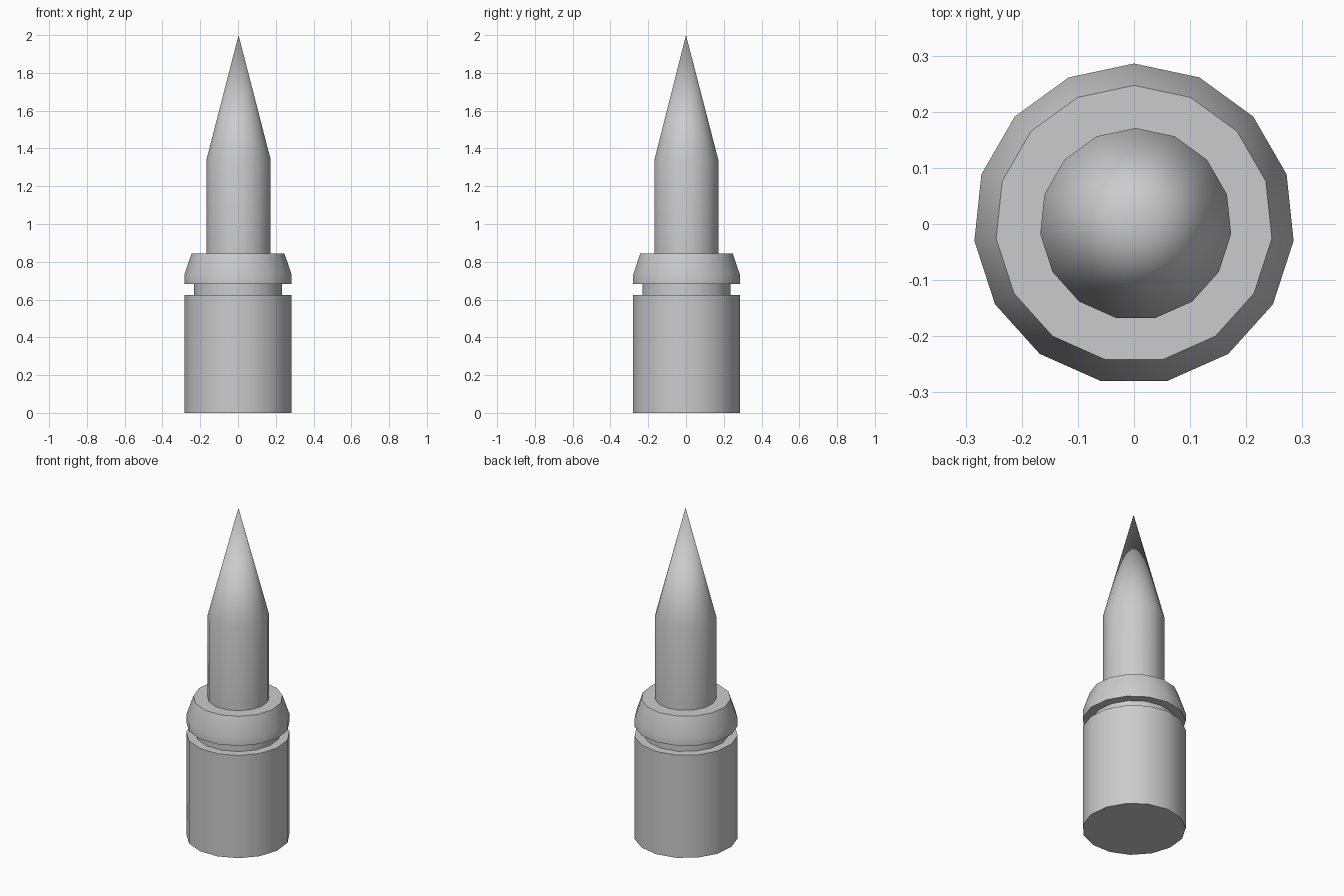
import bpy, bmesh, math

if "Cube" in bpy.data.objects:
    bpy.data.objects.remove(bpy.data.objects["Cube"])

SIDES = 15


def lathe(name, profile, cx=0.0):
    """Revolve (radius, z) points into a closed 15-sided solid; radius 0 makes a tip."""
    bm = bmesh.new()
    rings = []
    for r, z in profile:
        if r == 0:
            rings.append([bm.verts.new((cx, 0, z))] * SIDES)
        else:
            angles = [math.pi / 2 + 2 * math.pi * i / SIDES for i in range(SIDES)]
            rings.append([bm.verts.new((cx + r * math.cos(a), r * math.sin(a), z)) for a in angles])
    for low, high in zip(rings, rings[1:]):
        for i in range(SIDES):
            j = (i + 1) % SIDES
            loop = [low[i], low[j], high[j], high[i]]
            bm.faces.new(list(dict.fromkeys(loop)))
    bm.faces.new(rings[0][::-1])
    if profile[-1][0] > 0:
        bm.faces.new(rings[-1])
    bmesh.ops.recalc_face_normals(bm, faces=bm.faces)
    mesh = bpy.data.meshes.new(name)
    bm.to_mesh(mesh)
    bm.free()
    obj = bpy.data.objects.new(name, mesh)
    bpy.context.collection.objects.link(obj)
    bpy.ops.object.select_all(action='DESELECT')
    obj.select_set(True)
    bpy.context.view_layer.objects.active = obj
    bpy.ops.object.shade_smooth_by_angle(angle=math.radians(30))
    return obj


# Case with a rim groove and a tapered shoulder collar
lathe("case", [(0.286, 0), (0.286, 0.625), (0.235, 0.625), (0.235, 0.683),
               (0.286, 0.683), (0.286, 0.73), (0.247, 0.845)])

# Straight shaft with pointed tip
lathe("pointed_shaft", [(0.171, 0.845), (0.171, 1.34), (0, 2.0)], cx=0.003)
